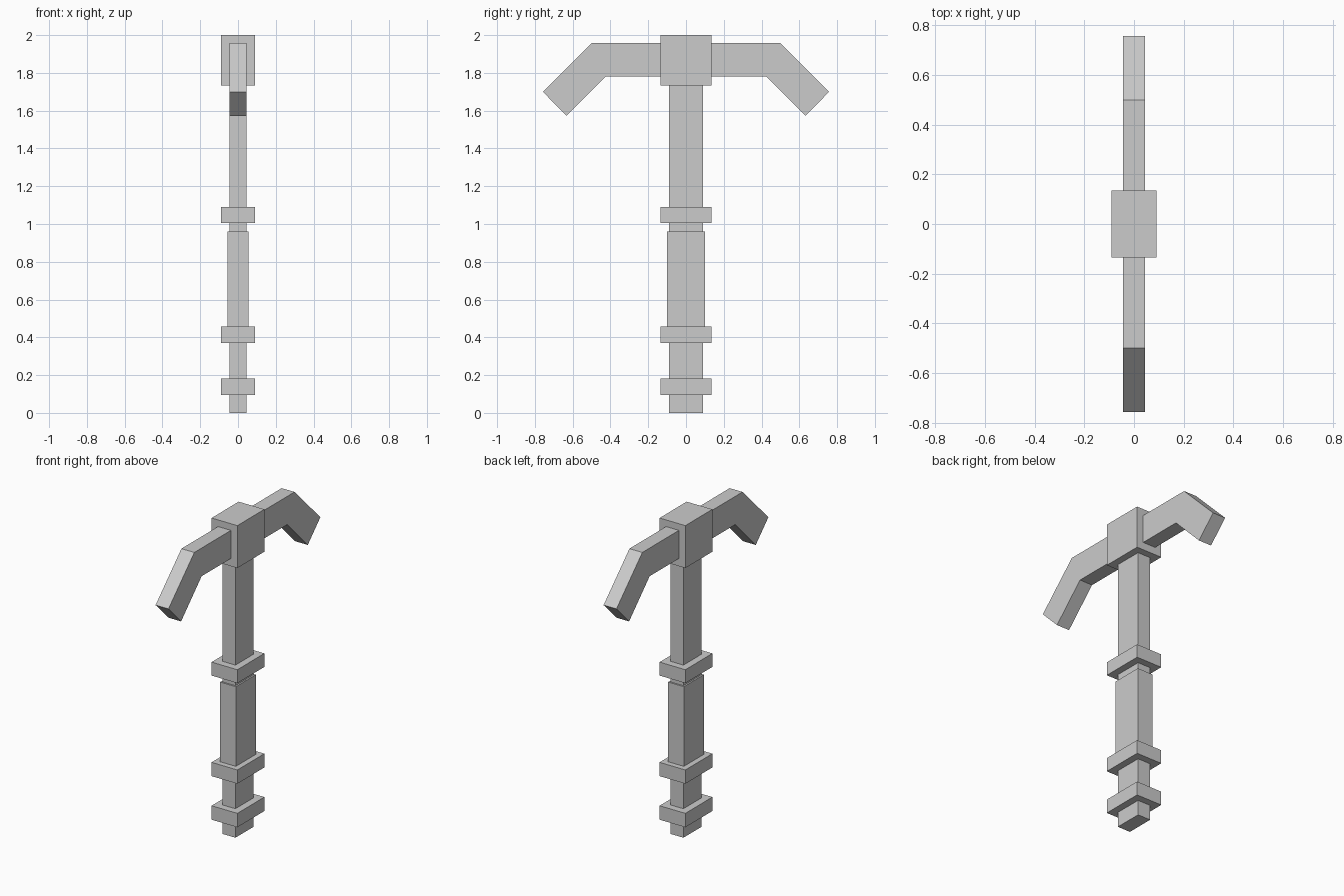
import bpy
import bmesh

cube = bpy.data.objects.get("Cube")
if cube:
    bpy.data.objects.remove(cube, do_unlink=True)

# Single flat grey
grey = bpy.data.materials.new("plain_grey")
grey.use_nodes = True
colour = (0.6, 0.6, 0.6, 1)
grey.diffuse_color = colour
grey.node_tree.nodes["Principled BSDF"].inputs["Base Color"].default_value = colour


def prism(name, outline, half_width):
    """Extrude a (y, z) outline symmetrically along x."""
    bm = bmesh.new()
    face = bm.faces.new([bm.verts.new((-half_width, y, z)) for y, z in outline])
    side = bmesh.ops.extrude_face_region(bm, geom=[face])["geom"]
    verts = [v for v in side if isinstance(v, bmesh.types.BMVert)]
    bmesh.ops.translate(bm, vec=(2 * half_width, 0, 0), verts=verts)
    bmesh.ops.recalc_face_normals(bm, faces=bm.faces)
    mesh = bpy.data.meshes.new(name)
    bm.to_mesh(mesh)
    bm.free()
    mesh.materials.append(grey)
    obj = bpy.data.objects.new(name, mesh)
    bpy.context.collection.objects.link(obj)
    return obj


def block(name, half_x, half_y, bottom, top):
    return prism(name, [(-half_y, bottom), (half_y, bottom),
                        (half_y, top), (-half_y, top)], half_x)


# Handle and its thicker grip
block("shaft", 0.045, 0.09, 0, 1.74)
block("grip", 0.055, 0.10, 0.44, 0.96)

# Collars around the handle
for name, bottom, top in (("bottom_collar", 0.095, 0.183),
                          ("lower_collar", 0.37, 0.457),
                          ("upper_collar", 1.005, 1.09)):
    block(name, 0.09, 0.135, bottom, top)

# Head block with a bent arm to the front and the back
block("head", 0.09, 0.135, 1.732, 2.0)
arm = [(0.12, 1.78), (0.427, 1.78), (0.632, 1.573),
       (0.758, 1.70), (0.50, 1.958), (0.12, 1.958)]
for name, sign in (("front_arm", -1), ("back_arm", 1)):
    prism(name, [(sign * y, z) for y, z in arm], 0.045)
